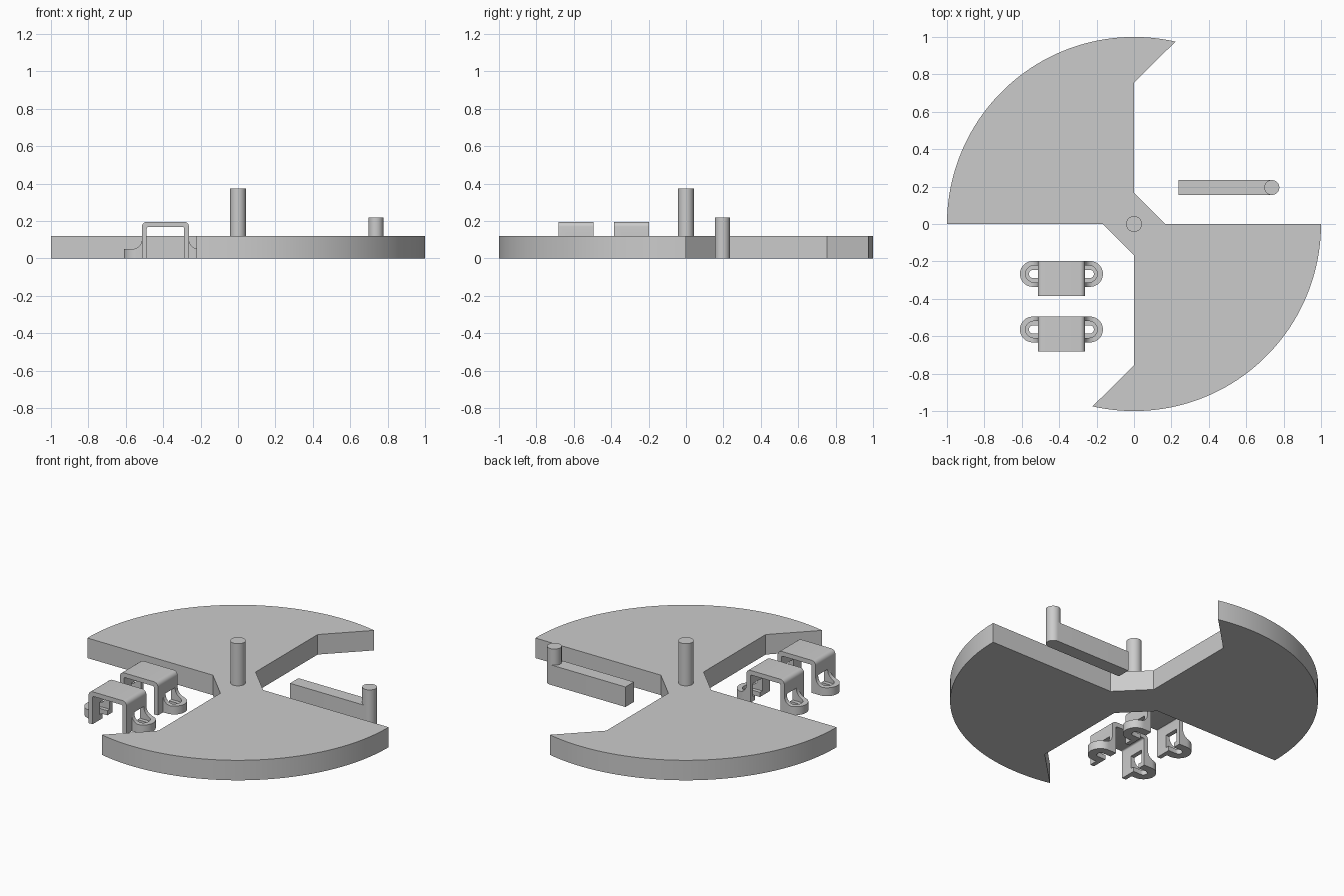
import bpy, bmesh
from math import sin, cos, radians

if "Cube" in bpy.data.objects:
    bpy.data.objects.remove(bpy.data.objects["Cube"])

grey = bpy.data.materials.new("plain_grey")
grey.diffuse_color = (0.6, 0.6, 0.6, 1)
grey.use_nodes = True
grey.node_tree.nodes["Principled BSDF"].inputs["Base Color"].default_value = grey.diffuse_color


def arc(cx, cy, r, a0, a1, n):
    """Points on an arc, angles in degrees, both ends included."""
    steps = [radians(a0 + (a1 - a0) * i / n) for i in range(n + 1)]
    return [(cx + r * cos(a), cy + r * sin(a)) for a in steps]


def prism(name, pts, lo, hi, axis="z"):
    """Extrude a closed outline along z (points are x, y) or y (points are x, z)."""
    def place(p, t):
        return (p[0], p[1], t) if axis == "z" else (p[0], t, p[1])
    bm = bmesh.new()
    a = [bm.verts.new(place(p, lo)) for p in pts]
    b = [bm.verts.new(place(p, hi)) for p in pts]
    bm.faces.new(a)
    bm.faces.new(b)
    for i in range(len(pts)):
        j = (i + 1) % len(pts)
        bm.faces.new((a[i], a[j], b[j], b[i]))
    bmesh.ops.recalc_face_normals(bm, faces=bm.faces)
    mesh = bpy.data.meshes.new(name)
    bm.to_mesh(mesh)
    bm.free()
    mesh.materials.append(grey)
    obj = bpy.data.objects.new(name, mesh)
    bpy.context.collection.objects.link(obj)
    return obj


def boolean(obj, cutter, operation):
    cutter.hide_render = True
    mod = obj.modifiers.new(operation.lower(), "BOOLEAN")
    mod.operation, mod.object, mod.solver = operation, cutter, "EXACT"
    bpy.context.view_layer.objects.active = obj
    bpy.ops.object.modifier_apply(modifier=mod.name)


def smooth(obj):
    bpy.ops.object.select_all(action="DESELECT")
    obj.select_set(True)
    bpy.context.view_layer.objects.active = obj
    bpy.ops.object.shade_smooth_by_angle(angle=radians(30))


# Two-bladed disc: one half outline, repeated with a half turn
half = [(0, 0.755), (0, 0.167), (0.167, 0)] + arc(0, 0, 1, 0, -102.8, 56)
outline = half + [(-x, -y) for x, y in half]
smooth(prism("rotor_disc", outline, 0, 0.12))

# Central shaft
smooth(prism("shaft", arc(0, 0, 0.042, 0, 352.5, 47), 0.1, 0.373))

# Crank lever with a rounded end and upright peg
bar = [(0.237, 0.235), (0.237, 0.155)] + arc(0.737, 0.195, 0.04, -90, 90, 20)
smooth(prism("crank_bar", bar, 0, 0.12))
smooth(prism("crank_peg", arc(0.737, 0.195, 0.04, 0, 351, 39), 0.12, 0.217))

# Mounting clips
CX = -0.388


def clip(name, y_back):
    y_mid = y_back - 0.069
    # Bent strap
    side = [(0.126, 0)] + arc(0.1, 0.169, 0.026, 0, 90, 6)
    inner = arc(0.092, 0.16, 0.008, 90, 0, 3) + [(0.1, 0)]
    right = inner[::-1] + side
    # closed outline: right inner leg, right outer leg, left outer leg, left inner leg
    ring = (side + [(-x, z) for x, z in side[::-1]]
            + [(-x, z) for x, z in inner[::-1]] + inner)
    strap = prism(name + "_strap", [(CX + x, z) for x, z in ring],
                  y_back - 0.187, y_back, "y")
    helpers = []
    for s, tag in ((-1, "left"), (1, "right")):
        # Foot with a concave fillet up to the strap
        prof = ([(0.126, 0), (0.23, 0), (0.23, 0.05)]
                + arc(0.176, 0.1, 0.05, 270, 180, 8))
        foot = prism(f"{name}_{tag}_foot", [(CX + s * x, z) for x, z in prof],
                     y_back - 0.138, y_back, "y")
        plan = ([(0.05, y_mid - 0.069)] + arc(0.153, y_mid, 0.069, -90, 90, 20)
                + [(0.05, y_mid + 0.069)])
        rounder = prism("foot_rounder", [(CX + s * x, y) for x, y in plan],
                        -0.1, 0.3)
        boolean(foot, rounder, "INTERSECT")
        helpers.append(rounder)
        # Screw slot below, wider pocket for the screw head above
        for r, end, lo, hi, n in ((0.022, 0.174, -0.05, 0.05, 8),
                                  (0.045, 0.192, 0.028, 0.105, 8)):
            slot = ([(0.08, y_mid - r)] + arc(end - r, y_mid, r, -90, 90, n)
                    + [(0.08, y_mid + r)])
            cutter = prism("slot_cutter", [(CX + s * x, y) for x, y in slot],
                           lo, hi)
            boolean(foot, cutter, "DIFFERENCE")
            if r < 0.03 or hi > 0.1:
                boolean(strap, cutter, "DIFFERENCE")
            helpers.append(cutter)
        smooth(foot)
    smooth(strap)
    for h in helpers:
        bpy.data.objects.remove(h, do_unlink=True)


clip("rear_clip", -0.198)
clip("front_clip", -0.495)
